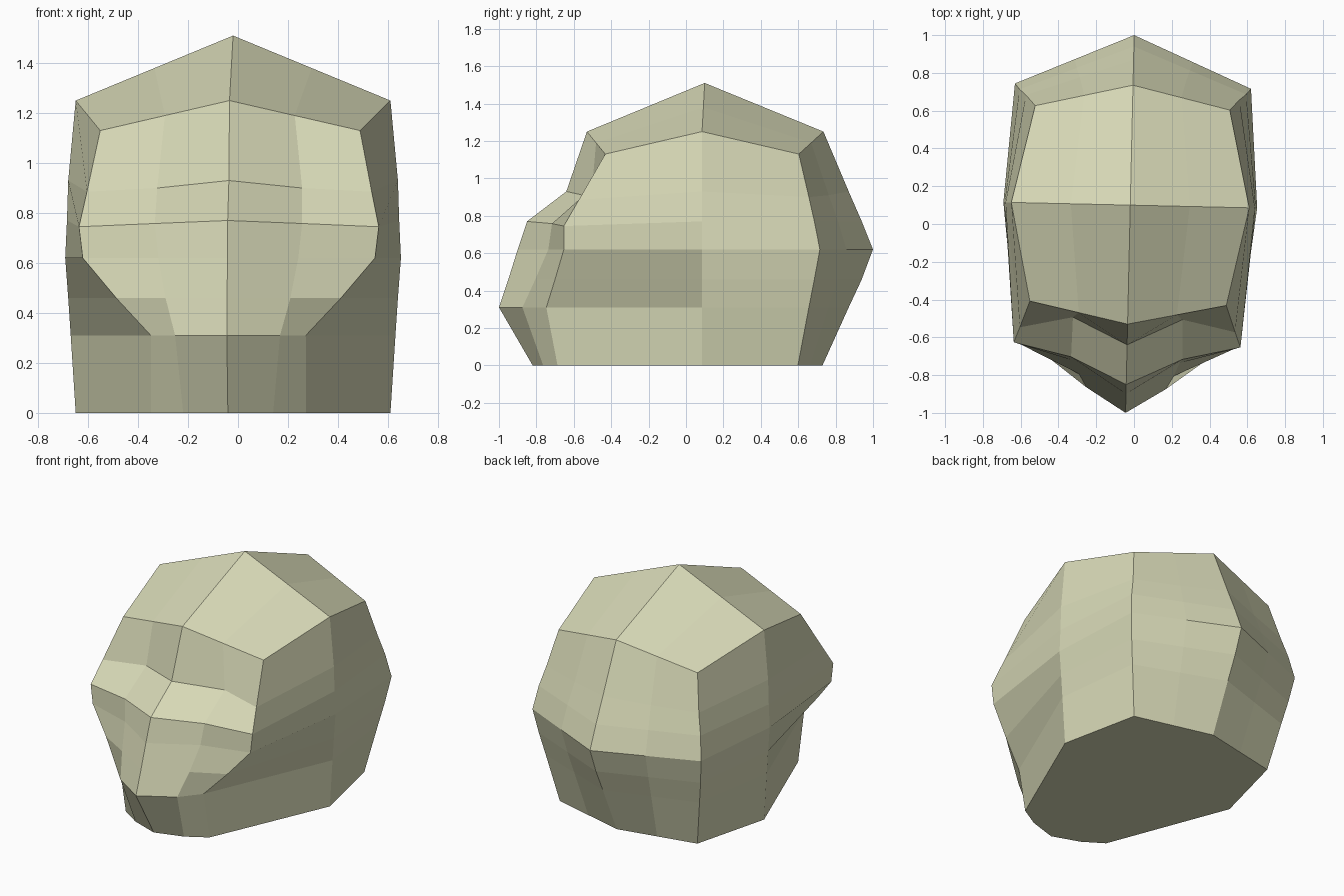
import bpy, bmesh, math

if "Cube" in bpy.data.objects:
    bpy.data.objects.remove(bpy.data.objects["Cube"])

# Bone coloured material
bone = bpy.data.materials.new("pale_bone")
bone.diffuse_color = (0.68, 0.69, 0.47, 1)
bone.use_nodes = True
bone.node_tree.nodes["Principled BSDF"].inputs["Base Color"].default_value = bone.diffuse_color

# Half cross-sections, bottom to top.
# Columns: front centre y | front mid x,y | cheek x,y | side x | back corner x,y | back centre y
rows = [
    (0.00, -0.82, 0.18, -0.76, 0.31, -0.68, 0.63, 0.51, 0.61, 0.73),
    (0.31, -1.00, 0.21, -0.87, 0.31, -0.74, 0.65, 0.57, 0.67, 0.87),
    (0.46, -0.95, 0.25, -0.80, 0.45, -0.69, 0.66, 0.60, 0.70, 0.94),
    (0.62, -0.90, 0.28, -0.73, 0.585, -0.64, 0.672, 0.625, 0.73, 1.00),
    (0.77, -0.85, 0.295, -0.71, 0.60, -0.64, 0.665, 0.60, 0.70, 0.94),
    (0.93, -0.64, 0.29, -0.50, 0.57, -0.56, 0.66, 0.565, 0.67, 0.87),
    (1.25, -0.53, 0.26, -0.475, 0.52, -0.42, 0.63, 0.515, 0.615, 0.735),
]
# Height drop of the front mid, cheek, back mid and back corner on each row
drops = {0.77: (0.012, 0.025, 0, 0), 0.93: (0.03, 0.045, 0.02, 0.03),
         1.25: (0.06, 0.12, 0.06, 0.12)}

bm = bmesh.new()
rings = []
for z, cy, mx, my, fx, fy, sx, bx, by, ky in rows:
    dm, df, dn, db = drops.get(z, (0, 0, 0, 0))
    pts = [(0, cy, z), (mx, my, z - dm), (fx, fy, z - df), (sx, 0.1, z),
           (bx, by, z - db), (bx / 2, (by + ky) / 2, z - dn), (0, ky, z)]
    rings.append([bm.verts.new(p) for p in pts])

# Head walls and flat base
for lo, hi in zip(rings, rings[1:]):
    for i in range(6):
        bm.faces.new((lo[i], lo[i + 1], hi[i + 1], hi[i]))
bm.faces.new(rings[0][::-1])

# Crown
c, m, f, s, b, n, k = rings[-1]
apex = bm.verts.new((0, 0.1, 1.51))
mid = bm.verts.new((0.315, 0.1, 1.38))
for quad in ((c, m, mid, apex), (m, f, s, mid), (mid, s, b, n), (apex, mid, n, k)):
    bm.faces.new(quad)

mesh = bpy.data.meshes.new("head")
bm.to_mesh(mesh)
bm.free()
mesh.materials.append(bone)
head = bpy.data.objects.new("head", mesh)
bpy.context.collection.objects.link(head)

# Mirror the half, then give the slight turn to one side
mirror = head.modifiers.new("mirror", 'MIRROR')
mirror.use_axis[0] = True
mirror.use_clip = True
head.rotation_euler.z = math.radians(-1.3)
head.location.x = -0.022
